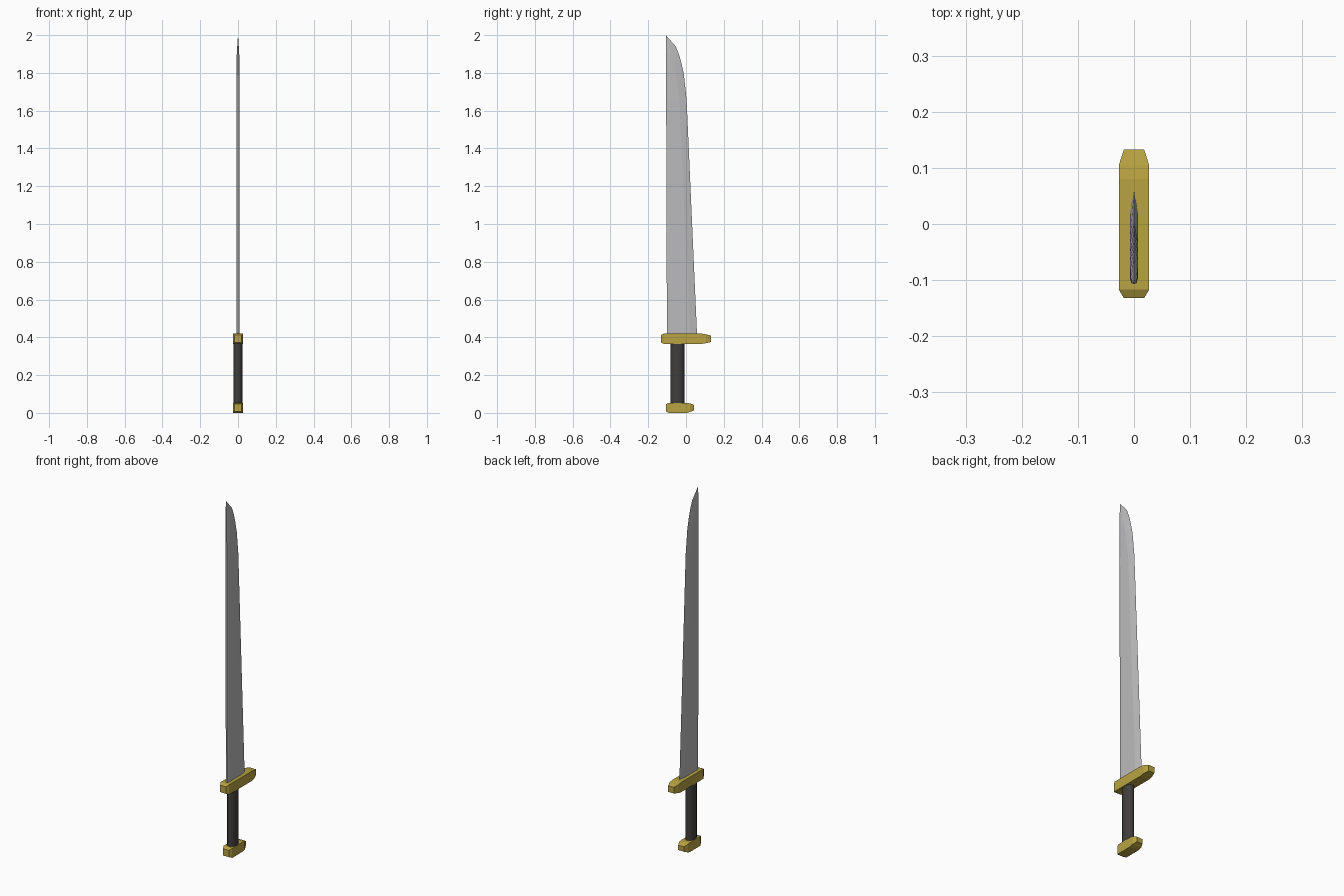
import bpy, bmesh, math

if "Cube" in bpy.data.objects:
    bpy.data.objects.remove(bpy.data.objects["Cube"])


def material(name, rgb):
    m = bpy.data.materials.new(name)
    m.diffuse_color = (*rgb, 1)
    m.use_nodes = True
    m.node_tree.nodes["Principled BSDF"].inputs["Base Color"].default_value = m.diffuse_color
    return m


STEEL = material("steel grey", (0.5, 0.5, 0.51))
BRASS = material("aged brass", (0.48, 0.37, 0.055))
GRIP = material("dark grip", (0.05, 0.048, 0.045))


def loft(name, rings, mat):
    """Skin a list of equal-length point rings and cap both ends."""
    bm = bmesh.new()
    loops = [[bm.verts.new(p) for p in ring] for ring in rings]
    n = len(loops[0])
    for a, b in zip(loops, loops[1:]):
        for i in range(n):
            j = (i + 1) % n
            bm.faces.new((a[i], a[j], b[j], b[i]))
    bm.faces.new(loops[0][::-1])
    bm.faces.new(loops[-1])
    bmesh.ops.remove_doubles(bm, verts=bm.verts, dist=1e-5)
    bmesh.ops.recalc_face_normals(bm, faces=bm.faces)
    me = bpy.data.meshes.new(name)
    bm.to_mesh(me)
    bm.free()
    me.materials.append(mat)
    ob = bpy.data.objects.new(name, me)
    bpy.context.collection.objects.link(ob)
    return ob


def blade_ring(z, spine, shoulder, ridge, edge, t):
    half = [(0.6 * t, spine), (t, shoulder), (t, ridge)]
    pts = half + [(0, edge)] + [(-x, y) for x, y in reversed(half)]
    return [(x, y, z) for x, y in pts]


def bar_ring(y, hx, z0, z1):
    return [(-hx, y, z0), (hx, y, z0), (hx, y, z1), (-hx, y, z1)]


# Blade: straight spine, ground edge, curved clipped tip
loft("blade", [blade_ring(*s) for s in (
    (0.40, -0.101, -0.092, 0.020, 0.059, 0.0075),
    (1.66, -0.105, -0.096, -0.035, 0.003, 0.0075),
    (1.79, -0.106, -0.096, -0.052, -0.011, 0.0072),
    (1.86, -0.106, -0.096, -0.066, -0.026, 0.0070),
    (1.90, -0.106, -0.096, -0.082, -0.038, 0.0066),
    (1.94, -0.106, -0.100, -0.090, -0.054, 0.0042),
    (2.00, -0.107, -0.107, -0.107, -0.107, 0.0),
)], STEEL)

# Guard: bar with short chamfer at the back and a longer taper at the front
loft("guard", [bar_ring(*s) for s in (
    (-0.132, 0.018, 0.373, 0.412),
    (-0.117, 0.027, 0.365, 0.420),
    (0.080, 0.027, 0.365, 0.420),
    (0.105, 0.027, 0.369, 0.416),
    (0.133, 0.018, 0.375, 0.409),
)], BRASS)

# Pommel: smaller bar of the same style
loft("pommel", [bar_ring(*s) for s in (
    (-0.106, 0.018, 0.008, 0.046),
    (-0.090, 0.027, 0.0, 0.053),
    (0.005, 0.027, 0.0, 0.053),
    (0.022, 0.027, 0.005, 0.050),
    (0.043, 0.018, 0.014, 0.042),
)], BRASS)

# Handle: oval grip
N = 16
handle = loft("handle", [[(0.025 * math.cos(2 * math.pi * i / N),
                           -0.045 + 0.036 * math.sin(2 * math.pi * i / N), z)
                          for i in range(N)] for z in (0.045, 0.375)], GRIP)
bpy.context.view_layer.objects.active = handle
handle.select_set(True)
bpy.ops.object.shade_smooth_by_angle(angle=math.radians(40))
